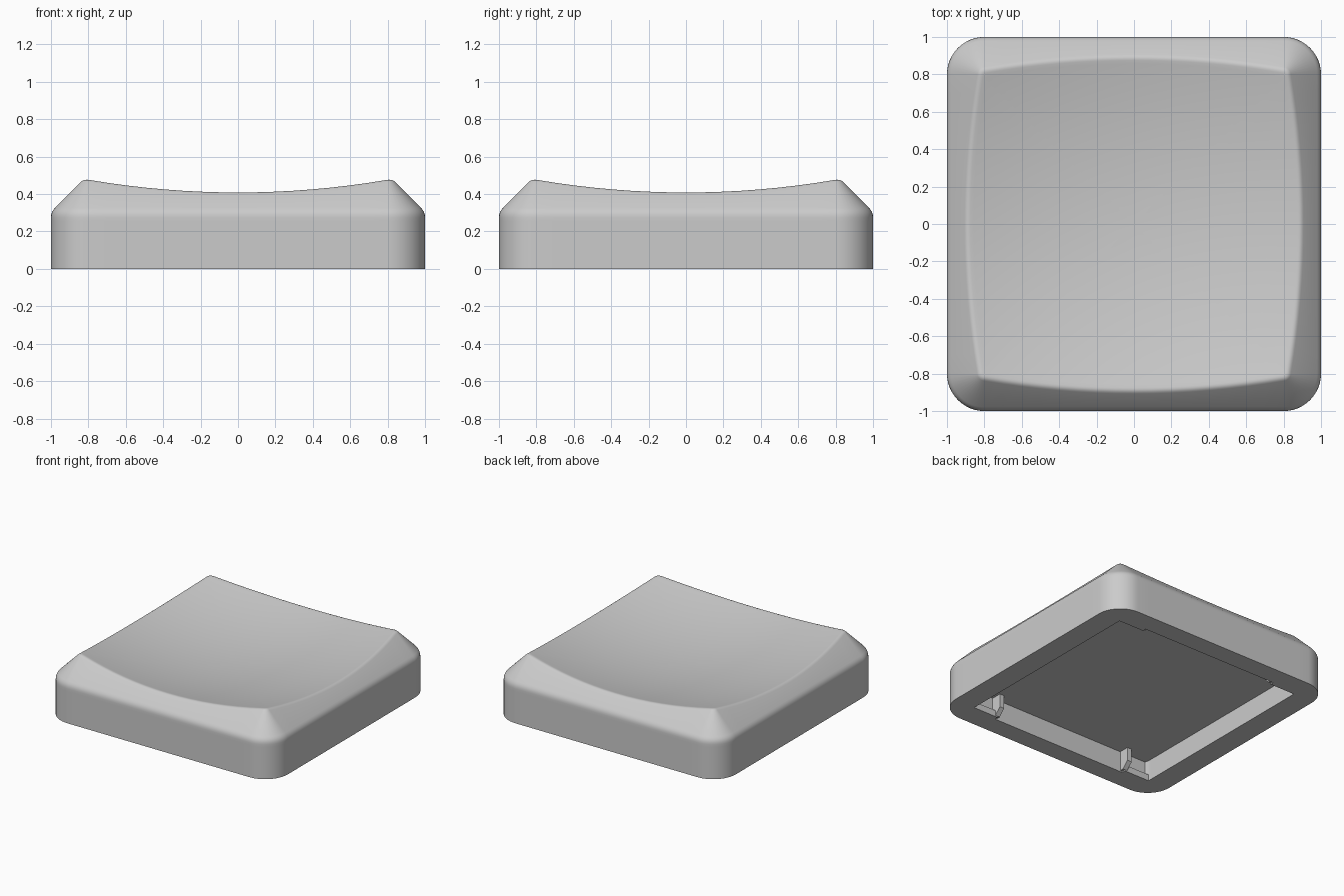
import bpy, bmesh, math
from mathutils import Vector

if "Cube" in bpy.data.objects:
    bpy.data.objects.remove(bpy.data.objects["Cube"])

RADIUS, CORE = 0.2, 0.8            # corner radius and its centre offset
SHOULDER = 0.305                   # height where the walls lean inward
DISH_LOW, DISH_CURVE = 0.308, 0.13
CEILING, HOLE_X, HOLE_Y = 0.165, 0.82, 0.845
CORNER_STEPS, SIDE_STEPS = 12, 16

grey = bpy.data.materials.new("grey plastic")
grey.use_nodes = True
grey.diffuse_color = (0.6, 0.6, 0.6, 1)
grey.node_tree.nodes["Principled BSDF"].inputs["Base Color"].default_value = (0.6, 0.6, 0.6, 1)


def finish(name, bm, smooth):
    bmesh.ops.recalc_face_normals(bm, faces=bm.faces)
    mesh = bpy.data.meshes.new(name)
    bm.to_mesh(mesh)
    bm.free()
    mesh.materials.append(grey)
    obj = bpy.data.objects.new(name, mesh)
    bpy.context.collection.objects.link(obj)
    if smooth:
        bpy.ops.object.select_all(action="DESELECT")
        obj.select_set(True)
        bpy.context.view_layer.objects.active = obj
        bpy.ops.object.shade_smooth_by_angle(angle=math.radians(30))
    return obj


def outline():
    """Rounded square as (point, outward normal) pairs."""
    result = []
    for quarter in range(4):
        mid = math.pi / 4 + quarter * math.pi / 2
        centre = Vector((math.cos(mid), math.sin(mid), 0)) * CORE * math.sqrt(2)
        for i in range(CORNER_STEPS + 1):
            a = quarter * math.pi / 2 + i / CORNER_STEPS * math.pi / 2
            n = Vector((math.cos(a), math.sin(a), 0))
            result.append((centre + n * RADIUS, n))
        along = Vector((-n.y, n.x, 0)) * 2 * CORE / SIDE_STEPS
        for i in range(1, SIDE_STEPS):
            result.append((centre + n * RADIUS + along * i, n))
    return result


def on_dish(p):
    return Vector((p.x, p.y, DISH_LOW + DISH_CURVE * (p.x ** 2 + p.y ** 2)))


def ease(a, b, c, steps):
    """Rounded bend from a to c around b."""
    return [a.lerp(b, t).lerp(b.lerp(c, t), t) for t in (i / steps for i in range(steps + 1))]


def section(p, n):
    """One radial slice: cavity, rim, wall, sloped shoulder, dish."""
    # Slope meets the dish
    d = 0.1
    for _ in range(30):
        d = on_dish(p - n * d).z - SHOULDER
    up = Vector((0, 0, 1))
    fit = min(HOLE_X / max(abs(p.x), 1e-6), HOLE_Y / max(abs(p.y), 1e-6))
    hole = p * fit
    bend = p + up * SHOULDER
    ridge = on_dish(p - n * d)
    slope = (ridge - bend).normalized()
    pts = [hole + up * CEILING, hole, p.copy(), bend - up * 0.05]
    pts += ease(bend - up * 0.03, bend, bend + slope * 0.03, 4)
    pts += ease(ridge - slope * 0.02, ridge, on_dish(ridge * 0.98), 4)
    pts += [on_dish(ridge * t) for t in (0.96, 0.9, 0.8, 0.7, 0.6, 0.5, 0.4, 0.3, 0.2, 0.1)]
    return pts


# Cap shell
bm = bmesh.new()
columns = [[bm.verts.new(v) for v in section(p, n)] for p, n in outline()]
centre = bm.verts.new((0, 0, DISH_LOW))
for left, right in zip(columns, columns[1:] + columns[:1]):
    for i in range(len(left) - 1):
        bm.faces.new((left[i], right[i], right[i + 1], left[i + 1]))
    bm.faces.new((left[-1], right[-1], centre))
bm.faces.new([c[0] for c in columns])
finish("cap_shell", bm, True)


def extruded(name, profile, x0, x1, sx, sy):
    """Profile of (inset from the cavity wall, z), swept along x."""
    bm = bmesh.new()
    ends = [[bm.verts.new((x * sx, (HOLE_Y - inset) * sy, z)) for inset, z in profile]
            for x in (x0, x1)]
    for end in ends:
        bm.faces.new(end)
    for i in range(len(profile)):
        j = (i + 1) % len(profile)
        bm.faces.new((ends[0][i], ends[0][j], ends[1][j], ends[1][i]))
    finish(name, bm, False)


# Corner clips under the cap: a low lip and an upright hook
LIP = [(0, 0), (0.03, 0), (0.03, 0.05), (0, 0.05)]
HOOK = [(0, 0.01), (0.03, 0.01), (0.08, 0.06), (0.08, CEILING), (0, CEILING)]
for sx, side in ((1, "left"), (-1, "right")):
    for sy, end in ((-1, "front"), (1, "back")):
        extruded(f"clip_lip_{end}_{side}", LIP, 0.6, HOLE_X, sx, sy)
        extruded(f"clip_hook_{end}_{side}", HOOK, 0.58, 0.62, sx, sy)
